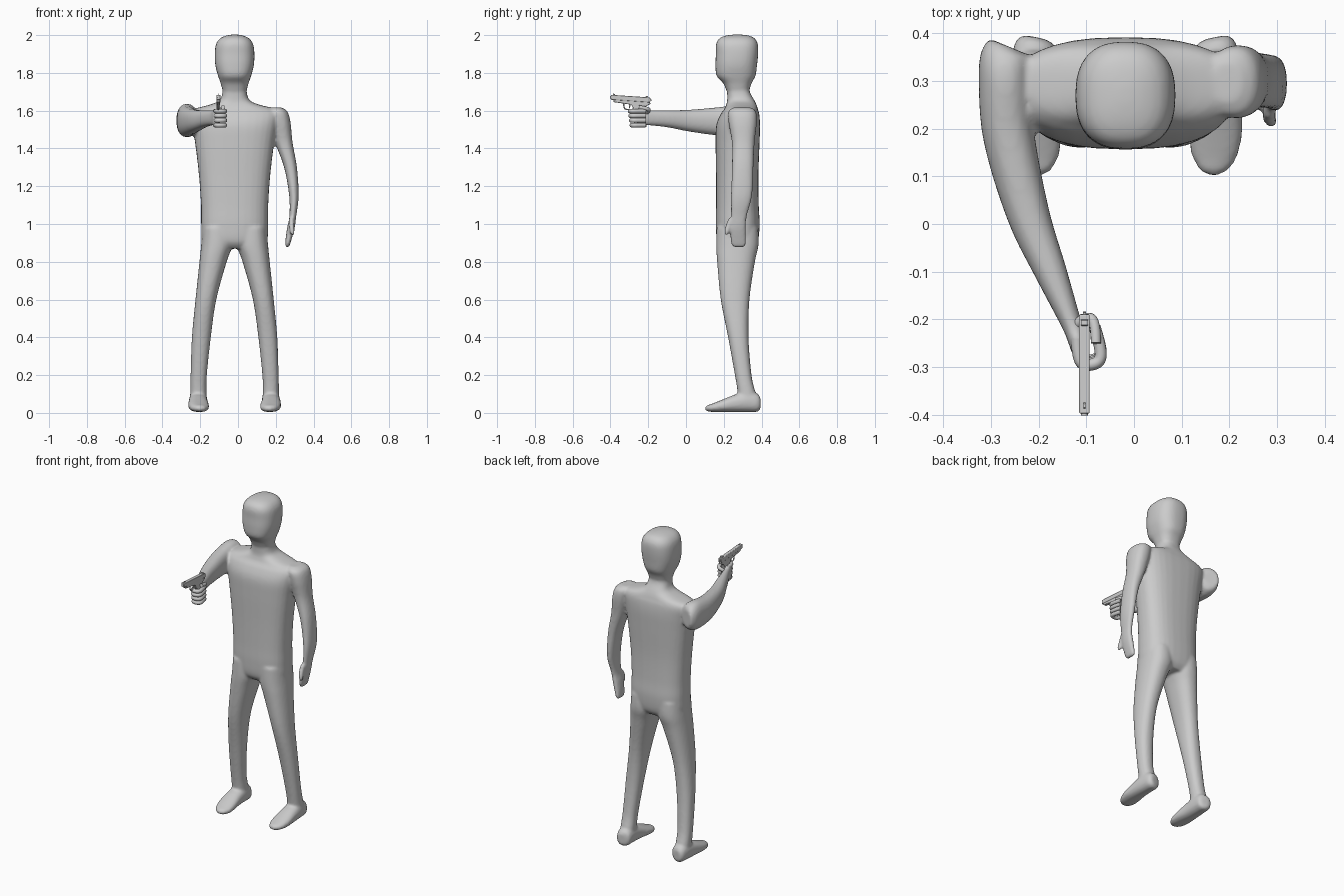
import bpy, bmesh, math
from mathutils import Vector

if "Cube" in bpy.data.objects:
    bpy.data.objects.remove(bpy.data.objects["Cube"])

CX = -0.018          # centre line of the figure
X, Y, Z = Vector((1, 0, 0)), Vector((0, 1, 0)), Vector((0, 0, 1))


def smooth_rows(rows, steps=5):
    """Catmull-Rom interpolation of the section table"""
    out = []
    for i in range(len(rows) - 1):
        p = [rows[max(i - 1, 0)], rows[i], rows[i + 1], rows[min(i + 2, len(rows) - 1)]]
        for s in range(steps):
            t = s / steps
            out.append([0.5 * (2 * b + (c - a) * t + (2 * a - 5 * b + 4 * c - d) * t * t
                               + (3 * b - a - 3 * c + d) * t ** 3) for a, b, c, d in zip(*p)])
    return out + [list(rows[-1])]


def loft(name, rows, axis='z', power=2.3, n=32):
    """rows: centre x, y, z, half width, half depth of each section"""
    rows = smooth_rows(rows)
    bm = bmesh.new()
    rings = []
    for i, (x, y, z, a, b) in enumerate(rows):
        u, v = X, Y
        if axis == 'y':
            p, q = rows[max(i - 1, 0)], rows[min(i + 1, len(rows) - 1)]
            d = Vector((q[0] - p[0], q[1] - p[1], 0)).normalized()
            u, v = d.cross(Z), Z
        ring = []
        for k in range(n):
            c, s = math.cos(k * math.tau / n), math.sin(k * math.tau / n)
            f = lambda w: math.copysign(abs(w) ** (2 / power), w)
            ring.append(bm.verts.new(Vector((x, y, z)) + u * a * f(c) + v * b * f(s)))
        rings.append(ring)
    for r, q in zip(rings, rings[1:]):
        for k in range(n):
            bm.faces.new((r[k], r[(k + 1) % n], q[(k + 1) % n], q[k]))
    bm.faces.new(rings[0])
    bm.faces.new(rings[-1])
    bmesh.ops.recalc_face_normals(bm, faces=bm.faces)
    return finish(name, bm)


def finish(name, bm):
    me = bpy.data.meshes.new(name)
    bm.to_mesh(me)
    bm.free()
    ob = bpy.data.objects.new(name, me)
    bpy.context.collection.objects.link(ob)
    return ob


def prism(name, pts, x, width, bevel=0.003):
    """side outline (y, z) extruded across x"""
    bm = bmesh.new()
    face = bm.faces.new([bm.verts.new((x - width / 2, y, z)) for y, z in pts])
    ext = bmesh.ops.extrude_face_region(bm, geom=[face])
    bmesh.ops.translate(bm, vec=(width, 0, 0),
                        verts=[g for g in ext['geom'] if isinstance(g, bmesh.types.BMVert)])
    bmesh.ops.recalc_face_normals(bm, faces=bm.faces)
    ob = finish(name, bm)
    if bevel:
        m = ob.modifiers.new('bevel', 'BEVEL')
        m.width, m.segments = bevel, 2
    return ob


def tube(name, pts, radius):
    cu = bpy.data.curves.new(name, 'CURVE')
    cu.dimensions, cu.bevel_depth, cu.bevel_resolution = '3D', radius, 3
    cu.resolution_u, cu.use_fill_caps = 6, True
    sp = cu.splines.new('NURBS')
    sp.points.add(len(pts) - 1)
    for p, c in zip(sp.points, pts):
        p.co = (*c, 1)
    sp.use_endpoint_u, sp.order_u = True, 3
    ob = bpy.data.objects.new(name, cu)
    bpy.context.collection.objects.link(ob)
    return ob


# torso and neck
parts = [loft('body', [
    (CX, .275, .87, .13, .08), (CX, .273, .91, .172, .108), (CX, .274, 1.0, .177, .116),
    (CX, .272, 1.1, .178, .113), (CX, .271, 1.25, .188, .112), (CX, .273, 1.42, .208, .116),
    (CX, .276, 1.52, .225, .116), (CX, .285, 1.58, .235, .103), (CX, .292, 1.61, .21, .088),
    (CX, .293, 1.632, .13, .08), (CX, .29, 1.655, .08, .072), (CX, .278, 1.70, .064, .06),
    (CX, .275, 1.76, .064, .058)], power=2.6)]
# head
parts.append(loft('head', [
    (CX, .275, 1.70, .062, .058), (CX, .272, 1.745, .074, .075), (CX, .265, 1.785, .088, .103),
    (CX, .266, 1.84, .102, .110), (CX, .27, 1.90, .105, .112), (CX, .27, 1.95, .099, .111),
    (CX, .27, 1.98, .08, .096), (CX, .272, 1.996, .05, .066), (CX, .272, 2.003, .015, .02)], power=2.5))
# legs and feet
for s in (-1, 1):
    parts.append(loft('leg', [(CX + s * x, y, z, a, b) for x, y, z, a, b in (
        (.192, .328, .04, .045, .052), (.192, .32, .11, .043, .047), (.19, .303, .2, .043, .044),
        (.176, .277, .4, .05, .054), (.152, .26, .6, .055, .076), (.114, .265, .8, .072, .1),
        (.094, .272, .89, .083, .112), (.09, .272, .98, .08, .11))]))
    parts.append(loft('foot', [(CX + s * x, y, z, a, b) for x, y, z, a, b in (
        (.188, .392, .05, .022, .03), (.19, .378, .054, .042, .048), (.192, .33, .06, .048, .055),
        (.193, .26, .051, .051, .046), (.19, .19, .037, .055, .032), (.184, .14, .027, .047, .022),
        (.178, .112, .024, .027, .015), (.176, .103, .023, .01, .006))], axis='y'))
# hanging left arm with hand and thumb
parts.append(loft('left_arm', [
    (.195, .297, 1.618, .03, .04), (.208, .297, 1.598, .052, .072), (.222, .3, 1.54, .056, .075),
    (.243, .303, 1.43, .046, .06), (.278, .3, 1.3, .034, .057), (.296, .294, 1.15, .025, .056),
    (.29, .28, 1.04, .018, .042), (.28, .275, .98, .02, .043), (.268, .277, .92, .016, .042),
    (.262, .28, .885, .011, .037), (.261, .28, .878, .005, .025)]))
parts.append(loft('left_thumb', [
    (.284, .25, 1.03, .014, .025), (.284, .225, .99, .014, .016),
    (.288, .215, .955, .012, .012), (.288, .214, .938, .005, .005)], n=16))
# raised right arm and gripping hand
parts.append(loft('right_arm', [
    (-.262, .372, 1.55, .04, .05), (-.267, .355, 1.55, .054, .076), (-.27, .3, 1.548, .056, .088),
    (-.262, .18, 1.543, .054, .076), (-.222, .02, 1.547, .045, .058), (-.175, -.1, 1.557, .034, .045),
    (-.133, -.205, 1.562, .022, .04), (-.12, -.24, 1.563, .02, .048), (-.112, -.275, 1.56, .017, .05)],
    axis='y'))

# fuse the body into one smooth skin
bpy.ops.object.select_all(action='DESELECT')
for p in parts:
    p.select_set(True)
body = parts[0]
bpy.context.view_layer.objects.active = body
bpy.ops.object.join()
rm = body.modifiers.new('fuse', 'REMESH')
rm.mode, rm.voxel_size, rm.use_smooth_shade = 'VOXEL', .008, True
sm = body.modifiers.new('soften', 'SMOOTH')
sm.factor, sm.iterations = .5, 5

# fingers curled round the grip, and the thumb
for i, z in enumerate((1.598, 1.573, 1.548, 1.523)):
    o = i * .003
    tube('finger', [(-.12, -.24, z), (-.118, -.29 + o, z), (-.095, -.298 + o, z),
                    (-.068, -.288 + o, z), (-.072, -.25, z), (-.083, -.215, z)], .0125)
tube('right_thumb', [(-.125, -.215, 1.585), (-.105, -.195, 1.60), (-.08, -.2, 1.61), (-.08, -.25, 1.618)], .011)

# pistol
GX = -.104
prism('slide', [(-.398, 1.684), (-.398, 1.658), (-.19, 1.643), (-.19, 1.670)], GX, .022)
prism('frame', [(-.385, 1.660), (-.383, 1.645), (-.29, 1.632), (-.272, 1.60), (-.25, 1.515), (-.208, 1.512),
                (-.222, 1.59), (-.218, 1.62), (-.188, 1.636), (-.192, 1.648)], GX, .019)
prism('hammer', [(-.195, 1.662), (-.185, 1.664), (-.183, 1.652), (-.195, 1.645)], GX, .007, .001)
prism('front_sight', [(-.388, 1.682), (-.385, 1.69), (-.378, 1.689), (-.374, 1.681)], GX, .004, 0)
prism('rear_sight', [(-.214, 1.67), (-.212, 1.679), (-.202, 1.678), (-.2, 1.669)], GX, .015, .001)
prism('trigger', [(-.3, 1.635), (-.303, 1.612), (-.298, 1.612), (-.292, 1.635)], GX, .006, .001)
tube('trigger_guard', [(GX, -.33, 1.642), (GX, -.33, 1.61), (GX, -.305, 1.604), (GX, -.275, 1.608)], .0035)
tube('muzzle', [(GX, -.402, 1.672), (GX, -.396, 1.6717), (GX, -.38, 1.671)], .007)

for ob in list(bpy.context.scene.objects):
    bpy.ops.object.select_all(action='DESELECT')
    ob.select_set(True)
    bpy.context.view_layer.objects.active = ob
    if ob.type == 'MESH':
        if ob.name == 'body':
            bpy.ops.object.shade_smooth()
        else:
            bpy.ops.object.shade_smooth_by_angle(angle=math.radians(35))
